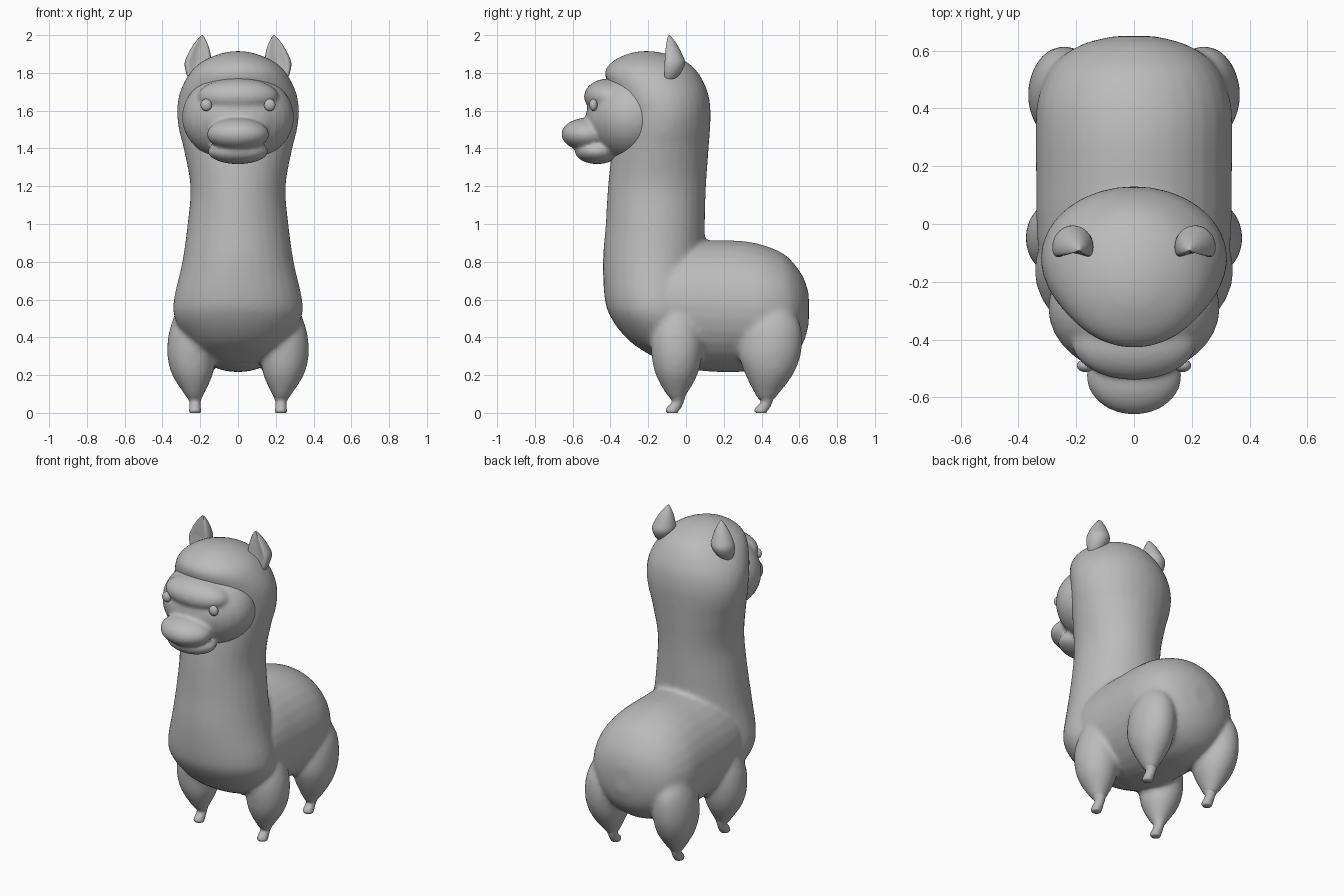
import bpy
import bmesh
from math import sin, cos, pi
from mathutils import Matrix, Vector

cube = bpy.data.objects.get("Cube")
if cube:
    bpy.data.objects.remove(cube, do_unlink=True)

# One plain colour for the whole animal
grey = bpy.data.materials.new("soft_grey")
grey.use_nodes = True
colour = (0.5, 0.5, 0.5, 1)
grey.diffuse_color = colour
grey.node_tree.nodes["Principled BSDF"].inputs["Base Color"].default_value = colour


def smooth_path(rows, steps=4):
    """Fill in extra rows along a smooth curve through the given rows."""
    result = []
    for i in range(len(rows) - 1):
        before, a = rows[max(i - 1, 0)], rows[i]
        b, after = rows[i + 1], rows[min(i + 2, len(rows) - 1)]
        for s in range(steps):
            t = s / steps
            result.append([
                q + t * (r - p + t * (2 * p - 5 * q + 4 * r - w + t * (3 * (q - r) + w - p))) / 2
                for p, q, r, w in zip(before, a, b, after)])
    return result + [rows[-1]]


def loft(bm, rows, place, sides=32):
    """Skin closed rings; place(row, cos, sin) gives each ring point."""
    rings = []
    for row in smooth_path(rows):
        angles = [2 * pi * k / sides for k in range(sides)]
        rings.append([bm.verts.new(place(row, cos(a), sin(a))) for a in angles])
    for low, high in zip(rings, rings[1:]):
        for k in range(sides):
            n = (k + 1) % sides
            bm.faces.new((low[k], low[n], high[n], high[k]))
    bm.faces.new(rings[0][::-1])
    bm.faces.new(rings[-1])


def ellipsoid(bm, centre, radii):
    matrix = Matrix.Translation(centre) @ Matrix.Diagonal((*radii, 1))
    bmesh.ops.create_uvsphere(bm, u_segments=32, v_segments=20, radius=1, matrix=matrix)


def finish(name, bm, voxel=0, rounds=0):
    bmesh.ops.recalc_face_normals(bm, faces=bm.faces)
    for face in bm.faces:
        face.smooth = True
    mesh = bpy.data.meshes.new(name)
    bm.to_mesh(mesh)
    bm.free()
    mesh.materials.append(grey)
    obj = bpy.data.objects.new(name, mesh)
    bpy.context.collection.objects.link(obj)
    if voxel:
        remesh = obj.modifiers.new("fuse", 'REMESH')
        remesh.mode = 'VOXEL'
        remesh.voxel_size = voxel
        remesh.use_smooth_shade = True
        blend = obj.modifiers.new("blend", 'SMOOTH')
        blend.factor = 0.5
        blend.iterations = rounds
    return obj


def upright(row, c, s):
    # row: height, front y, back y, half width
    z, front, back, half = row
    return (half * c, (front + back) / 2 + (back - front) / 2 * s, z)


def lengthwise(row, c, s):
    # row: y, bottom, top, half width
    y, bottom, top, half = row
    return (half * c, y, (bottom + top) / 2 + (top - bottom) / 2 * s)


# Body: chest, neck and crown in one column
body = bmesh.new()
loft(body, [
    (0.27, -0.12, 0.05, 0.12), (0.33, -0.23, 0.08, 0.22), (0.4, -0.32, 0.1, 0.28),
    (0.5, -0.395, 0.1, 0.335), (0.6, -0.43, 0.1, 0.34), (0.8, -0.44, 0.1, 0.295),
    (1.0, -0.425, 0.1, 0.267), (1.2, -0.413, 0.106, 0.252), (1.4, -0.39, 0.12, 0.288),
    (1.5, -0.37, 0.127, 0.313), (1.6, -0.37, 0.13, 0.323), (1.7, -0.4, 0.115, 0.307),
    (1.8, -0.43, 0.065, 0.255), (1.86, -0.39, -0.0, 0.19), (1.9, -0.31, -0.1, 0.1),
    (1.915, -0.24, -0.18, 0.03)], upright)

# Body: barrel and rump
loft(body, [
    (-0.25, 0.38, 0.75, 0.22), (-0.12, 0.28, 0.88, 0.32), (0.0, 0.235, 0.91, 0.337),
    (0.15, 0.217, 0.913, 0.339), (0.3, 0.217, 0.91, 0.34), (0.42, 0.225, 0.885, 0.335),
    (0.52, 0.26, 0.84, 0.3), (0.58, 0.31, 0.78, 0.25), (0.625, 0.38, 0.71, 0.17),
    (0.65, 0.47, 0.63, 0.07)], lengthwise)

# Woolly legs, front and rear, mirrored left and right
front_leg = [
    (0.06, -0.07, -0.015, 0.2, 0.256), (0.1, -0.105, 0.005, 0.18, 0.285),
    (0.2, -0.16, 0.06, 0.135, 0.348), (0.3, -0.182, 0.085, 0.12, 0.374),
    (0.4, -0.185, 0.09, 0.12, 0.37), (0.48, -0.16, 0.07, 0.14, 0.35),
    (0.56, -0.11, 0.03, 0.18, 0.32)]
rear_leg = [
    (0.06, 0.39, 0.455, 0.2, 0.256), (0.1, 0.365, 0.49, 0.18, 0.285),
    (0.2, 0.315, 0.565, 0.135, 0.342), (0.3, 0.282, 0.606, 0.12, 0.365),
    (0.4, 0.29, 0.615, 0.12, 0.363), (0.48, 0.32, 0.6, 0.14, 0.345),
    (0.56, 0.38, 0.55, 0.18, 0.31)]
foot_shape = [
    (0.0, -0.1, -0.045, 0.2, 0.255), (0.012, -0.107, -0.038, 0.196, 0.259),
    (0.03, -0.1, -0.025, 0.198, 0.257), (0.06, -0.075, -0.012, 0.198, 0.258),
    (0.1, -0.1, 0.0, 0.185, 0.28), (0.13, -0.105, 0.01, 0.18, 0.285)]


def limb(side, shift=0):
    def place(row, c, s):
        z, front, back, inner, outer = row
        x = (inner + outer) / 2 + (outer - inner) / 2 * c
        return (side * x, shift + (front + back) / 2 + (back - front) / 2 * s, z)
    return place


for side, word in ((1, "left"), (-1, "right")):
    loft(body, front_leg, limb(side))
    loft(body, rear_leg, limb(side))
    # Small bare feet
    for shift, end in ((0, "front"), (0.47, "rear")):
        foot = bmesh.new()
        loft(foot, foot_shape, limb(side, shift), 20)
        finish(f"{word}_{end}_foot", foot)

finish("woolly_body", body, 0.014, 8)

# Face: broad mask, brow, muzzle and chin fused together
face = bmesh.new()
ellipsoid(face, (0, -0.29, 1.565), (0.297, 0.235, 0.24))
ellipsoid(face, (0, -0.41, 1.675), (0.215, 0.13, 0.095))
ellipsoid(face, (0, -0.42, 1.56), (0.21, 0.11, 0.15))
ellipsoid(face, (0, -0.525, 1.475), (0.165, 0.135, 0.087))
ellipsoid(face, (0, -0.47, 1.385), (0.16, 0.118, 0.068))
finish("face", face, 0.011, 7)

# Eyes and ears
ear_shape = [
    (1.75, -0.1, 0.02, 0.02), (1.79, -0.09, 0.05, 0.055), (1.85, -0.08, 0.07, 0.075),
    (1.9, -0.083, 0.06, 0.062), (1.95, -0.087, 0.038, 0.04), (1.985, -0.09, 0.016, 0.018),
    (2.0, -0.091, 0.003, 0.003)]
for side, word in ((1, "left"), (-1, "right")):
    eye = bmesh.new()
    ellipsoid(eye, (side * 0.168, -0.49, 1.63), (0.03, 0.022, 0.032))
    finish(f"{word}_eye", eye)

    def ear_point(row, c, s):
        # The front of each ear is scooped into a shallow hollow
        z, y, half, deep = row
        lean = 0.19 + 0.03 * (2.0 - z) / 0.2
        dent = 0.75 * max(0, -s) ** 3
        return (side * (lean + half * c), y + deep * (s + dent), z)

    ear = bmesh.new()
    loft(ear, ear_shape, ear_point)
    finish(f"{word}_ear", ear)
